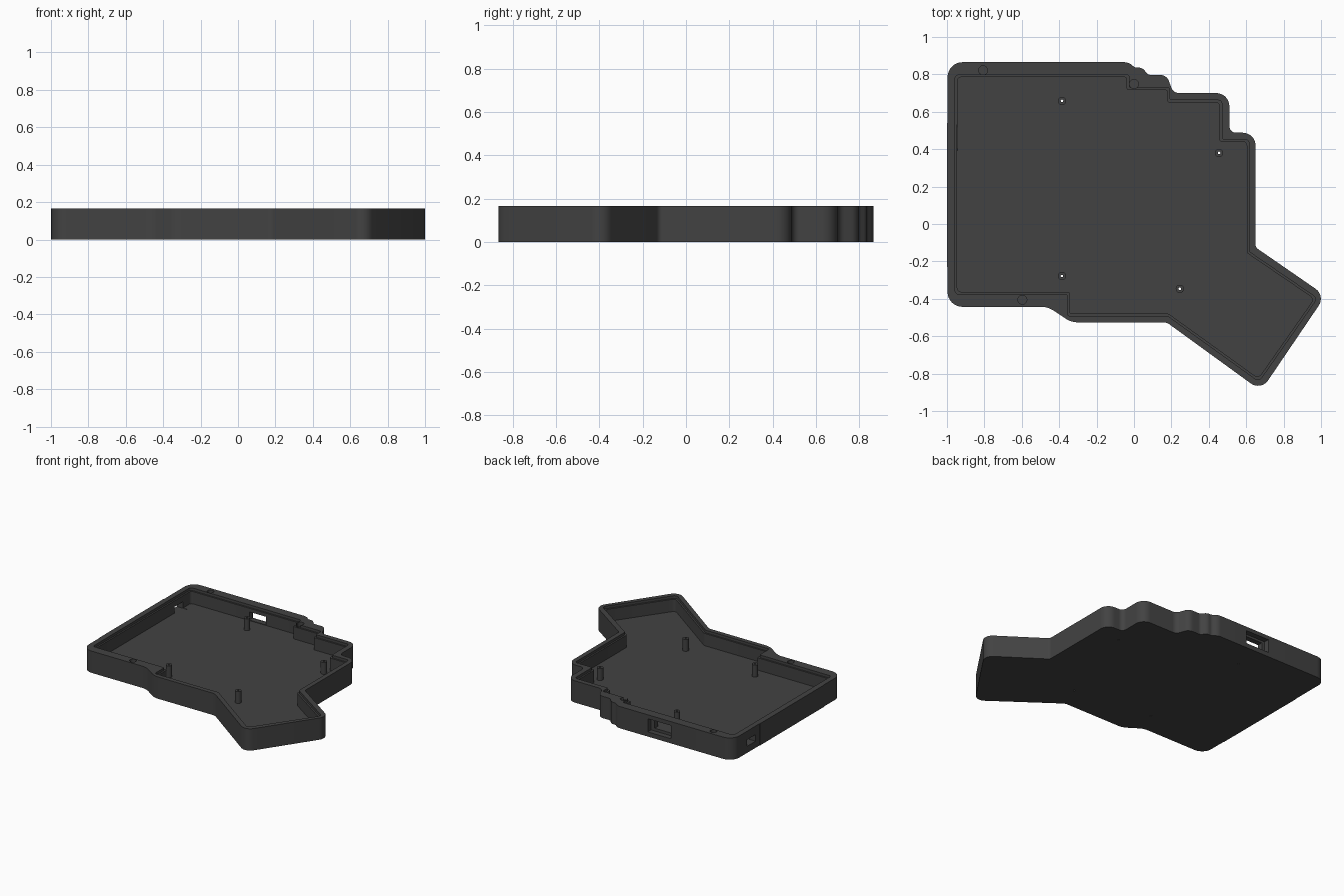
import bpy, bmesh, math
from mathutils import Vector

if "Cube" in bpy.data.objects:
    bpy.data.objects.remove(bpy.data.objects["Cube"])

H, FLOOR = 0.165, 0.052

mat = bpy.data.materials.new("dark grey plastic")
mat.diffuse_color = (0.055, 0.055, 0.055, 1)
mat.use_nodes = True
mat.node_tree.nodes["Principled BSDF"].inputs["Base Color"].default_value = mat.diffuse_color


def fillet(corners, steps=8):
    """Round each (x, y, radius) corner of a closed outline."""
    out = []
    n = len(corners)
    for i, (x, y, r) in enumerate(corners):
        p = Vector((x, y))
        a = Vector(corners[i - 1][:2]) - p
        b = Vector(corners[(i + 1) % n][:2]) - p
        half = a.angle(b) / 2
        t = min(r / math.tan(half), a.length * 0.49, b.length * 0.49)
        a.normalize()
        b.normalize()
        c = p + (a + b).normalized() * (t / math.cos(half))
        v0, v1 = p + a * t - c, p + b * t - c
        sweep = math.atan2(v0.x * v1.y - v0.y * v1.x, v0.dot(v1))
        for k in range(steps + 1):
            s, w = math.sin(sweep * k / steps), math.cos(sweep * k / steps)
            out.append(c + Vector((v0.x * w - v0.y * s, v0.x * s + v0.y * w)))
    return out


def inset(corners, d):
    """Move a clockwise outline inwards by d with mitred corners."""
    out = []
    n = len(corners)
    for i, (x, y, r) in enumerate(corners):
        p = Vector((x, y))
        e0 = (p - Vector(corners[i - 1][:2])).normalized()
        e1 = (Vector(corners[(i + 1) % n][:2]) - p).normalized()
        n0, n1 = Vector((e0.y, -e0.x)), Vector((e1.y, -e1.x))
        q = p + (n0 + n1) * (d / (1 + n0.dot(n1)))
        out.append((q.x, q.y, r))
    return out


def prism(name, pts, z0, z1):
    bm = bmesh.new()
    face = bm.faces.new([bm.verts.new((p[0], p[1], z0)) for p in pts])
    top = bmesh.ops.extrude_face_region(bm, geom=[face])["geom"]
    bmesh.ops.translate(bm, vec=(0, 0, z1 - z0),
                        verts=[v for v in top if isinstance(v, bmesh.types.BMVert)])
    bmesh.ops.recalc_face_normals(bm, faces=bm.faces)
    me = bpy.data.meshes.new(name)
    bm.to_mesh(me)
    bm.free()
    me.materials.append(mat)
    ob = bpy.data.objects.new(name, me)
    bpy.context.collection.objects.link(ob)
    return ob


def box(name, x0, x1, y0, y1, z0, z1):
    return prism(name, [(x0, y0), (x0, y1), (x1, y1), (x1, y0)], z0, z1)


def cylinder(name, x, y, r, z0, z1, n=24):
    return prism(name, [(x + r * math.cos(2 * math.pi * k / n),
                         y + r * math.sin(2 * math.pi * k / n)) for k in range(n)], z0, z1)


def cut(ob, cutters):
    for c in cutters:
        c.hide_render = True
        m = ob.modifiers.new("cut", 'BOOLEAN')
        m.operation, m.solver, m.object = 'DIFFERENCE', 'EXACT', c
    dg = bpy.context.evaluated_depsgraph_get()
    me = bpy.data.meshes.new_from_object(ob.evaluated_get(dg))
    ob.modifiers.clear()
    ob.data = me
    for c in cutters:
        bpy.data.objects.remove(c)


def smooth(ob):
    bpy.ops.object.select_all(action='DESELECT')
    ob.select_set(True)
    bpy.context.view_layer.objects.active = ob
    bpy.ops.object.shade_smooth_by_angle(angle=math.radians(30))


# Outer wall outline, clockwise: x, y, corner radius
outer = [(-0.997, 0.865, 0.08), (-0.03, 0.865, 0.07), (0.005, 0.836, 0.03), (0.045, 0.836, 0.05),
         (0.075, 0.797, 0.03), (0.175, 0.797, 0.05), (0.21, 0.70, 0.045), (0.51, 0.70, 0.07),
         (0.51, 0.488, 0.035), (0.65, 0.488, 0.07), (0.65, -0.125, 0.03), (1.024, -0.383, 0.065),
         (0.679, -0.892, 0.065), (0.175, -0.526, 0.06), (-0.335, -0.526, 0.12),
         (-0.46, -0.443, 0.12), (-0.997, -0.443, 0.08)]
# Recess outline inside the rim
inner = [(-0.957, 0.797, 0.02), (-0.027, 0.797, 0.01), (-0.027, 0.728, 0.01), (0.19, 0.728, 0.01),
         (0.19, 0.662, 0.01), (0.47, 0.662, 0.02), (0.47, 0.452, 0.01), (0.615, 0.452, 0.02),
         (0.615, -0.148, 0.02), (0.98, -0.397, 0.025), (0.668, -0.842, 0.025),
         (0.18, -0.491, 0.02), (-0.355, -0.491, 0.01), (-0.355, -0.375, 0.01),
         (-0.957, -0.375, 0.02)]
posts = [(-0.385, 0.658), (0.455, 0.38), (-0.385, -0.278), (0.245, -0.347)]
rim_holes = [(-0.807, 0.822), (0.0, 0.748), (-0.597, -0.405)]

# Tray: shell with ledge, wall ports, rim recesses and floor holes
tray = prism("case_tray", fillet(outer), 0, H)
cutters = [prism("ledge_cutter", fillet(inner, 4), H - 0.02, H + 0.1),
           prism("cavity_cutter", fillet(inset(inner, 0.012), 4), FLOOR, H + 0.05),
           box("back_port_recess_cutter", -0.48, -0.285, 0.825, 1.0, 0.035, 0.135),
           box("back_port_cutter", -0.455, -0.315, 0.70, 0.9, 0.056, 0.118),
           box("side_port_cutter", -1.1, -0.90, 0.59, 0.69, 0.05, 0.10)]
cutters += [cylinder("rim_hole_cutter", x, y, 0.024, H - 0.035, H + 0.03) for x, y in rim_holes]
cutters += [cylinder("floor_hole_cutter", x, y, 0.007, -0.05, 0.08, 12) for x, y in posts]
cut(tray, cutters)
smooth(tray)

# Slightly proud panel along the middle of the left wall
box("side_panel", -1.0, -0.99, -0.23, 0.54, 0, H)

# Hollow standoff posts on the floor
for x, y in posts:
    post = cylinder("standoff_post", x, y, 0.022, FLOOR - 0.002, 0.142)
    cut(post, [cylinder("bore_cutter", x, y, 0.007, -0.05, 0.2, 12)])
    smooth(post)
